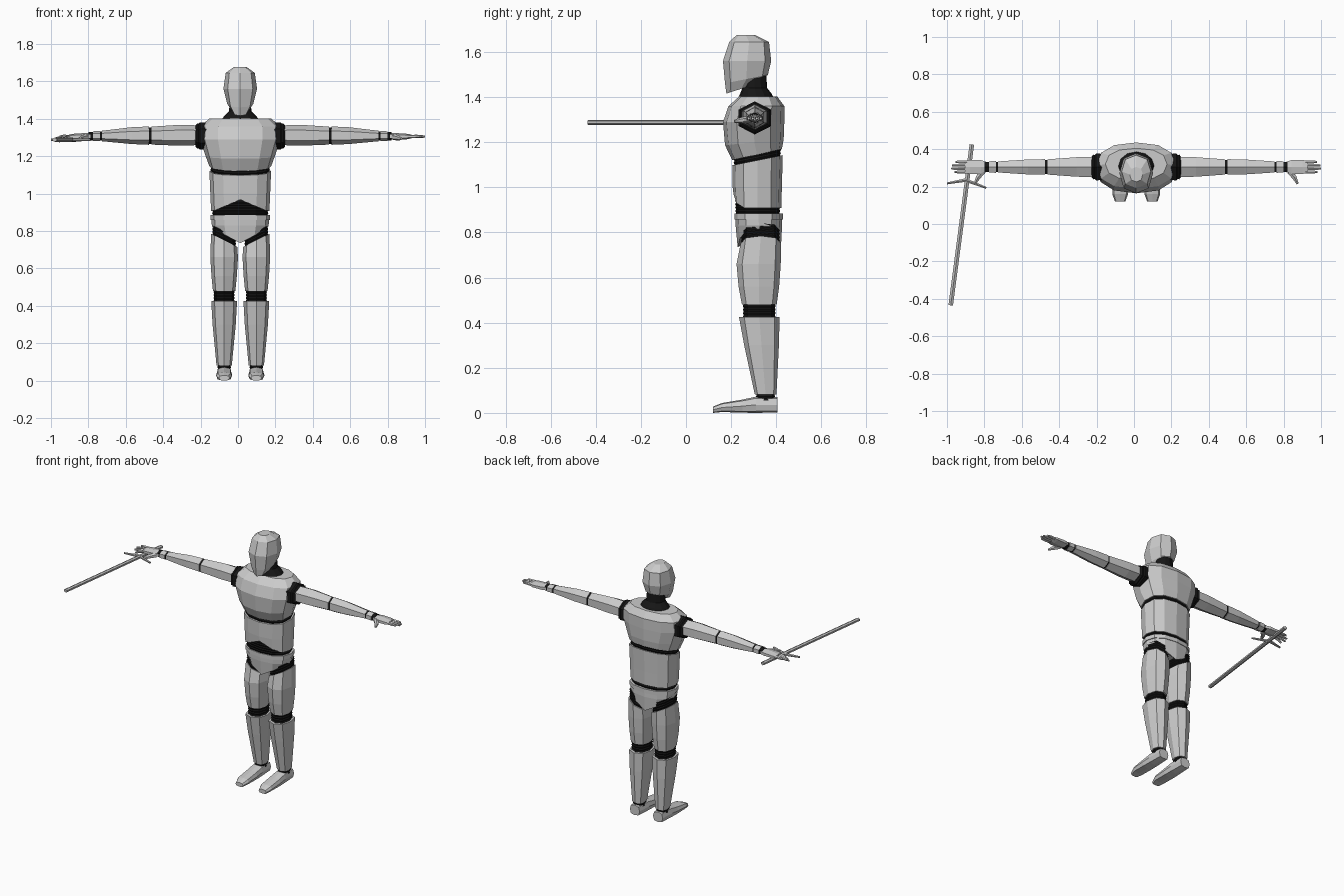
import bpy, bmesh, math
from mathutils import Vector

if "Cube" in bpy.data.objects:
    bpy.data.objects.remove(bpy.data.objects["Cube"], do_unlink=True)


def material(name, value):
    m = bpy.data.materials.new(name)
    m.use_nodes = True
    color = (value, value, value, 1)
    m.diffuse_color = color
    m.node_tree.nodes["Principled BSDF"].inputs["Base Color"].default_value = color
    return m


GREY = material("light grey", 0.6)
BLACK = material("joint black", 0.008)
STEEL = material("sword grey", 0.5)

CX = 0.012       # body centre line
ARM_Y, ARM_Z = 0.305, 1.31
HEX = math.pi / 6
AXES = {"x": lambda u, v, w: (w, u, v),
        "y": lambda u, v, w: (u, w, v),
        "z": lambda u, v, w: (u, v, w)}


def finish(name, bm, mat):
    bmesh.ops.recalc_face_normals(bm, faces=bm.faces)
    mesh = bpy.data.meshes.new(name)
    bm.to_mesh(mesh)
    bm.free()
    mesh.materials.append(mat)
    obj = bpy.data.objects.new(name, mesh)
    bpy.context.collection.objects.link(obj)
    return obj


def loft(name, rings, mat=GREY, n=8, axis="z", p=0.85, phase=0, shape=None):
    """Skin rings given as (position, centre u, centre v, radius u, radius v[, tilt u, tilt v])."""
    bm = bmesh.new()
    loops = []
    for w, cu, cv, ru, rv, *tilt in rings:
        tu, tv = tilt or (0, 0)
        loop = []
        for i in range(n):
            a = phase + 2 * math.pi * i / n
            c, s = round(math.cos(a), 6), round(math.sin(a), 6)
            du = ru * math.copysign(abs(c) ** p, c)
            dv = rv * math.copysign(abs(s) ** p, s)
            co = Vector(AXES[axis](cu + du, cv + dv, w + tu * du + tv * dv))
            loop.append(bm.verts.new(shape(co) if shape else co))
        loops.append(loop)
    for a, b in zip(loops, loops[1:]):
        for i in range(n):
            j = (i + 1) % n
            bm.faces.new((a[i], a[j], b[j], b[i]))
    bm.faces.new(loops[0])
    bm.faces.new(loops[-1])
    return finish(name, bm, mat)


def ribbed(name, start, end, cu, cv, ru, rv, tilt=(0, 0), **kw):
    """Black bellows joint with alternating ring sizes."""
    count = 2 * max(2, round((end - start) / 0.016))
    rings = []
    for i in range(count + 1):
        d = 0.004 * (i % 2)
        rings.append((start + (end - start) * i / count, cu, cv, ru - d, rv - d, *tilt))
    return loft(name, rings, BLACK, **kw)


def rod(name, points, radii, mat=GREY, n=6, flat=1.0):
    """Tapered bar along a path in space."""
    pts = [Vector(q) for q in points]
    bm = bmesh.new()
    loops = []
    for k, q in enumerate(pts):
        d = (pts[min(k + 1, len(pts) - 1)] - pts[max(k - 1, 0)]).normalized()
        side = d.cross(Vector((0, 0, 1))).normalized()
        up = side.cross(d)
        angles = [2 * math.pi * (i + 0.5) / n for i in range(n)]
        loops.append([bm.verts.new(q + radii[k] * (side * math.cos(a) + up * flat * math.sin(a)))
                      for a in angles])
    for a, b in zip(loops, loops[1:]):
        for i in range(n):
            j = (i + 1) % n
            bm.faces.new((a[i], a[j], b[j], b[i]))
    bm.faces.new(loops[0])
    bm.faces.new(loops[-1])
    return finish(name, bm, mat)


# Head and neck
loft("head", [(1.437, CX, 0.245, 0.04, 0.066, 0, 0.32),
              (1.48, CX, 0.268, 0.07, 0.095, 0, 0.2),
              (1.56, CX, 0.271, 0.09, 0.107),
              (1.645, CX, 0.28, 0.078, 0.088),
              (1.676, CX, 0.265, 0.035, 0.04)])
loft("neck", [(1.385, CX, 0.31, 0.11, 0.085), (1.415, CX, 0.31, 0.085, 0.07),
              (1.44, CX, 0.305, 0.06, 0.055), (1.51, CX, 0.3, 0.055, 0.055)],
     BLACK, n=12, p=1)

# Torso armour
loft("chest", [(1.145, CX, 0.315, 0.165, 0.11, 0, 0.22),
               (1.2, CX, 0.303, 0.185, 0.13, 0, 0.1),
               (1.29, CX, 0.3, 0.215, 0.136),
               (1.36, CX, 0.312, 0.212, 0.124),
               (1.402, CX, 0.32, 0.165, 0.085)], n=12)
ribbed("waist_joint", 1.085, 1.175, CX, 0.316, 0.159, 0.105, (0, 0.2), n=12)


def belly_notch(co):
    # raise the front of the lower rim into a peak
    if co.z < 0.95 and co.y < 0.3:
        co.z += 0.06 * max(0, 1 - abs(co.x - CX) / 0.14)
    return co


loft("abdomen", [(0.908, CX, 0.317, 0.156, 0.106), (1.0, CX, 0.316, 0.16, 0.109),
                 (1.12, CX, 0.317, 0.165, 0.112, 0, 0.2)], n=12, shape=belly_notch)
ribbed("belly_joint", 0.865, 0.985, CX, 0.318, 0.15, 0.1, n=12)
loft("belt", [(0.858, CX, 0.322, 0.16, 0.107), (0.885, CX, 0.322, 0.16, 0.107)], n=12)


def crotch_v(co):
    if co.z < 0.81:
        co.z = 0.735 + 0.065 * min(1, abs(co.x - CX) / 0.12)
    return co


loft("pelvis", [(0.8, CX, 0.325, 0.138, 0.096), (0.83, CX, 0.323, 0.152, 0.103),
                (0.862, CX, 0.322, 0.154, 0.103)], n=12, shape=crotch_v)

for side, s in (("left", 1), ("right", -1)):
    # Leg
    lx = CX + s * 0.086
    ribbed(side + "_hip_joint", 0.7, 0.81, lx, 0.33, 0.064, 0.086, (s * 0.5, 0))
    loft(side + "_thigh", [(0.48, lx, 0.325, 0.06, 0.077), (0.56, lx, 0.323, 0.068, 0.09),
                           (0.66, lx, 0.322, 0.074, 0.098),
                           (0.75, lx, 0.332, 0.07, 0.09, s * 0.5, 0)])
    ribbed(side + "_knee_joint", 0.41, 0.49, lx, 0.325, 0.057, 0.073)
    loft(side + "_shin", [(0.082, lx, 0.353, 0.041, 0.048), (0.3, lx, 0.335, 0.062, 0.077),
                          (0.425, lx, 0.325, 0.069, 0.09)])
    ribbed(side + "_ankle_joint", 0.055, 0.09, lx, 0.353, 0.037, 0.043)
    loft(side + "_foot", [(0.12, lx, 0.014, 0.028, 0.014), (0.16, lx, 0.024, 0.042, 0.02),
                          (0.25, lx, 0.03, 0.043, 0.029), (0.31, lx, 0.036, 0.041, 0.036),
                          (0.405, lx, 0.036, 0.036, 0.034)], axis="y", p=0.65)

    # Arm, drawn outward from the shoulder
    def arm(part, sections, mat=GREY):
        loft(f"{side}_{part}", [(CX + s * w, ARM_Y, z, ry, rz) for w, z, ry, rz in sections],
             mat, n=6, axis="x", p=1, phase=HEX)

    arm("shoulder_joint", [(0.17, 1.308, 0.08, 0.073), (0.215, 1.308, 0.083, 0.073),
                           (0.222, 1.308, 0.074, 0.066), (0.23, 1.308, 0.076, 0.068),
                           (0.24, 1.308, 0.062, 0.056)], BLACK)
    arm("upper_arm", [(0.233, 1.312, 0.063, 0.053), (0.32, 1.312, 0.06, 0.056),
                      (0.475, 1.31, 0.047, 0.048)])
    arm("elbow_joint", [(0.46, 1.31, 0.044, 0.044), (0.5, 1.31, 0.044, 0.044)], BLACK)
    arm("forearm", [(0.487, 1.31, 0.048, 0.049), (0.58, 1.31, 0.046, 0.045),
                    (0.74, 1.308, 0.034, 0.028)])
    arm("wrist_joint", [(0.72, 1.308, 0.031, 0.025), (0.81, 1.307, 0.031, 0.023)], BLACK)
    arm("wrist_cuff", [(0.75, 1.308, 0.036, 0.027), (0.788, 1.307, 0.035, 0.026)])
    arm("palm", [(0.797, 1.307, 0.03, 0.018), (0.83, 1.306, 0.042, 0.018),
                 (0.89, 1.305, 0.043, 0.015), (0.915, 1.306, 0.038, 0.01)])
    droop = 0.0 if s > 0 else 0.018
    for k, reach in enumerate((0.97, 0.988, 0.985, 0.965)):
        fy = ARM_Y + (k - 1.5) * 0.018
        drop = droop * (1.5 - k / 2)
        rod(f"{side}_finger_{k + 1}",
            [(CX + s * 0.9, fy, 1.305), (CX + s * 0.945, fy, 1.306 - drop / 2),
             (CX + s * reach, fy, 1.305 - drop)], (0.009, 0.009, 0.006))
    rod(side + "_thumb", [(CX + s * 0.82, 0.28, 1.302), (CX + s * 0.845, 0.25, 1.298),
                          (CX + s * 0.863, 0.215, 1.293)], (0.016, 0.014, 0.007))

# Sword held in the right hand
rod("sword_blade", [(-0.867, 0.425, 1.288), (-0.98, -0.435, 1.288)], (0.014, 0.014),
    STEEL, flat=0.8)
rod("sword_guard", [(-1.0, 0.217, 1.288), (-0.9, 0.235, 1.288), (-0.79, 0.193, 1.288)],
    (0.006, 0.011, 0.006), STEEL)
